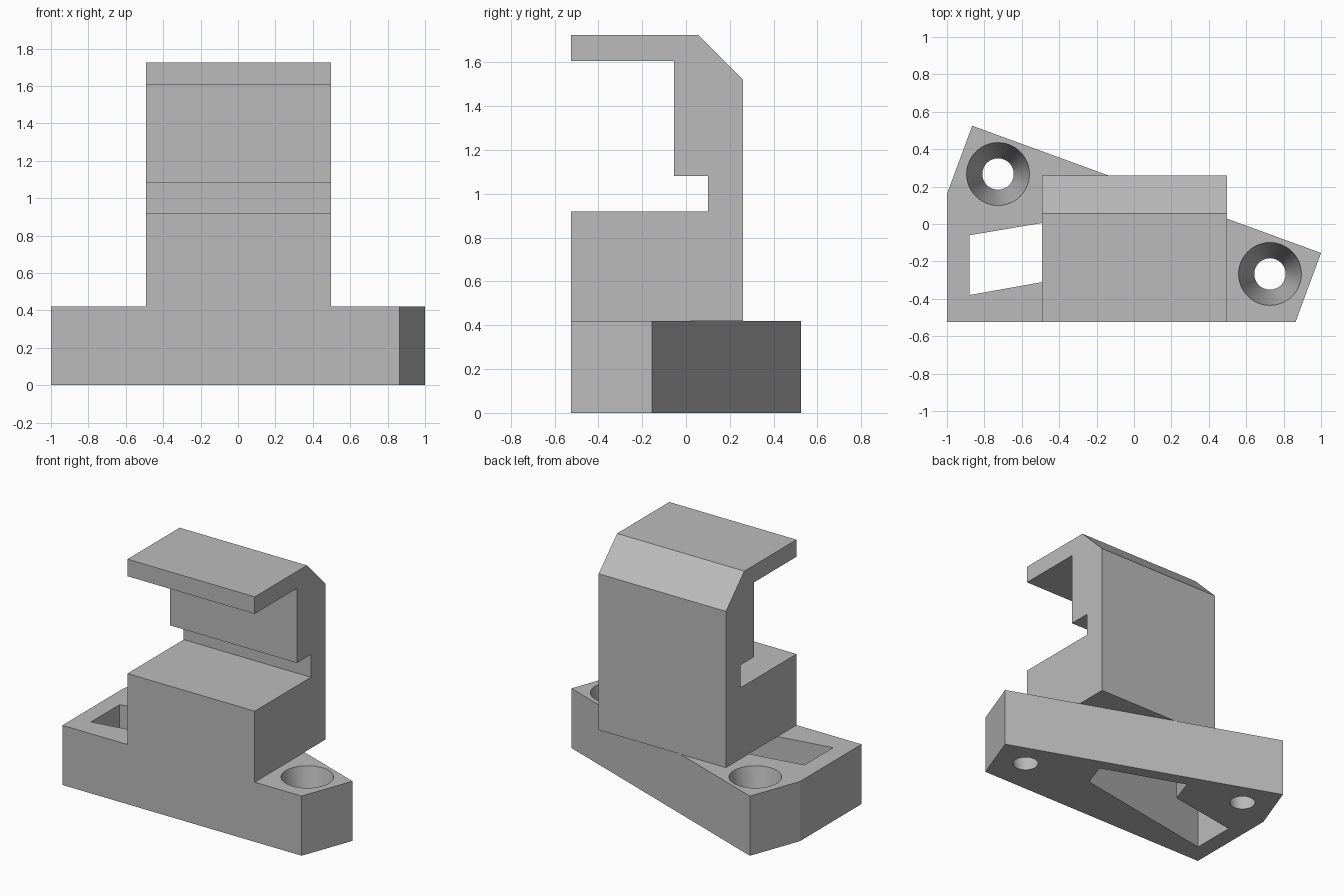
import bpy, bmesh
from math import radians
from mathutils import Matrix, Vector

if "Cube" in bpy.data.objects:
    bpy.data.objects.remove(bpy.data.objects["Cube"], do_unlink=True)

grey = bpy.data.materials.new("plain_grey")
grey.use_nodes = True
grey.diffuse_color = (0.5, 0.5, 0.5, 1)
grey.node_tree.nodes["Principled BSDF"].inputs["Base Color"].default_value = (0.5, 0.5, 0.5, 1)


def make_object(name, bm):
    bmesh.ops.recalc_face_normals(bm, faces=bm.faces)
    mesh = bpy.data.meshes.new(name)
    bm.to_mesh(mesh)
    bm.free()
    mesh.materials.append(grey)
    obj = bpy.data.objects.new(name, mesh)
    bpy.context.collection.objects.link(obj)
    return obj


def prism(name, points, offset):
    """Extrude a closed outline of 3D points along the offset."""
    bm = bmesh.new()
    face = bm.faces.new([bm.verts.new(p) for p in points])
    new = bmesh.ops.extrude_face_region(bm, geom=[face])["geom"]
    verts = [v for v in new if isinstance(v, bmesh.types.BMVert)]
    bmesh.ops.translate(bm, verts=verts, vec=Vector(offset))
    return make_object(name, bm)


def combine(target, other, operation):
    mod = target.modifiers.new(operation.lower(), "BOOLEAN")
    mod.operation = operation
    mod.solver = "EXACT"
    mod.object = other
    bpy.context.view_layer.objects.active = target
    bpy.ops.object.modifier_apply(modifier=mod.name)
    bpy.data.objects.remove(other, do_unlink=True)


BASE_TOP = 0.42

# Five-sided base plate with a slanted back edge
outline = [(-1, -0.525), (0.863, -0.525), (1, -0.155), (-0.865, 0.525), (-1, 0.16)]
bracket = prism("clamp_bracket", [(x, y, 0) for x, y in outline], (0, 0, BASE_TOP))

# Angled pocket through the base, partly covered by the block
pocket = [(-0.88, -0.38), (0.243, -0.18), (0.305, 0.005),
          (-0.284, 0.215), (-0.346, 0.03), (-0.88, -0.06)]
combine(bracket, prism("pocket_cutter", [(x, y, -0.1) for x, y in pocket],
                       (0, 0, BASE_TOP + 0.2)), "DIFFERENCE")

# Tapered screw holes at opposite corners, cut slightly beyond both faces
slope = (0.168 - 0.084) / BASE_TOP
margin = 0.02
for side in (-1, 1):
    bm = bmesh.new()
    bmesh.ops.create_cone(
        bm, cap_ends=True, segments=48,
        radius1=0.084 - slope * margin, radius2=0.168 + slope * margin,
        depth=BASE_TOP + 2 * margin,
        matrix=Matrix.Translation((0.727 * side, -0.267 * side, BASE_TOP / 2)))
    combine(bracket, make_object("screw_hole_cutter", bm), "DIFFERENCE")

# Upright block with hooked top, chamfered back and small groove
profile = [(-0.525, BASE_TOP), (0.26, BASE_TOP), (0.26, 1.52), (0.055, 1.725),
           (-0.525, 1.725), (-0.525, 1.605), (-0.055, 1.605), (-0.055, 1.08),
           (0.1, 1.08), (0.1, 0.92), (-0.525, 0.92)]
block = prism("hooked_block", [(-0.493, y, z) for y, z in profile], (0.991, 0, 0))
combine(bracket, block, "UNION")

# Smooth only the hole walls
bpy.ops.object.select_all(action="DESELECT")
bracket.select_set(True)
bpy.context.view_layer.objects.active = bracket
bpy.ops.object.shade_smooth_by_angle(angle=radians(15))
